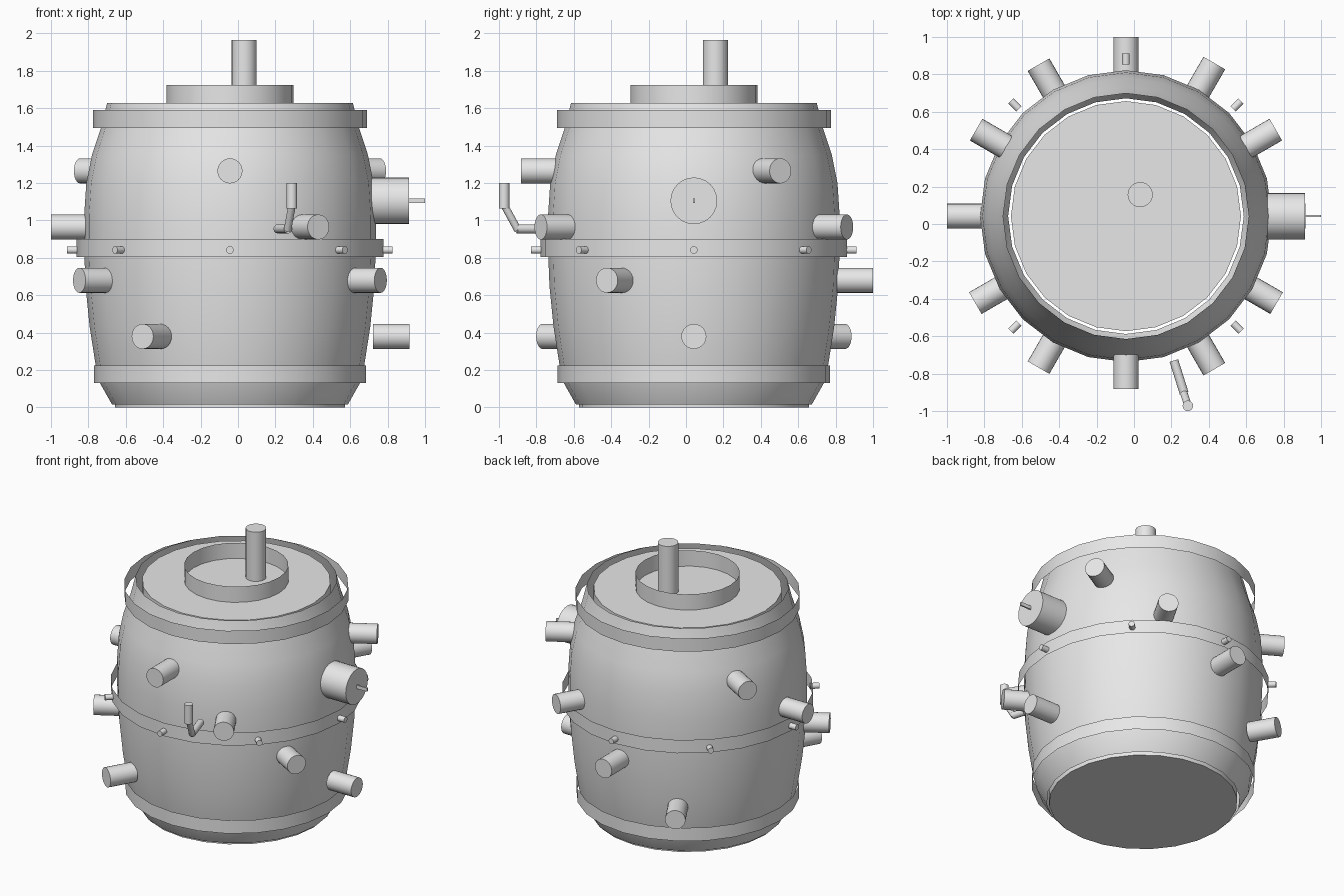
import bpy, bmesh
from math import cos, sin, radians, pi
from mathutils import Vector

cube = bpy.data.objects.get("Cube")
if cube:
    bpy.data.objects.remove(cube, do_unlink=True)

CX, CY = -0.043, 0.042   # barrel axis

grey = bpy.data.materials.new("plain_grey")
grey.use_nodes = True
colour = (0.8, 0.8, 0.8, 1)
grey.diffuse_color = colour
grey.node_tree.nodes["Principled BSDF"].inputs["Base Color"].default_value = colour


def finish(bm, name):
    mesh = bpy.data.meshes.new(name)
    bm.to_mesh(mesh)
    bm.free()
    mesh.materials.append(grey)
    ob = bpy.data.objects.new(name, mesh)
    bpy.context.collection.objects.link(ob)
    bpy.ops.object.select_all(action='DESELECT')
    ob.select_set(True)
    bpy.context.view_layer.objects.active = ob
    bpy.ops.object.shade_smooth_by_angle(angle=radians(32))
    return ob


def shell(name, profile, sides=24):
    """Open turned surface around the barrel axis from (radius, z) pairs."""
    bm = bmesh.new()
    rings = [[bm.verts.new((CX + r * cos(2 * pi * i / sides),
                            CY + r * sin(2 * pi * i / sides), z))
              for i in range(sides)] for r, z in profile]
    for low, high in zip(rings, rings[1:]):
        for i in range(sides):
            j = (i + 1) % sides
            bm.faces.new((low[i], low[j], high[j], high[i]))
    return finish(bm, name)


def rod(name, start, end, radius, sides=24):
    """Capped cylinder between two points."""
    start, end = Vector(start), Vector(end)
    axis = end - start
    bm = bmesh.new()
    bmesh.ops.create_cone(bm, cap_ends=True, segments=sides, radius1=radius,
                          radius2=radius, depth=axis.length)
    turn = axis.to_track_quat('Z', 'Y').to_matrix().to_4x4()
    bm.transform(turn)
    bmesh.ops.translate(bm, verts=bm.verts, vec=(start + end) / 2)
    return finish(bm, name)


def spoke(name, angle, z, inner, outer, radius):
    """Cylinder pointing straight out of the barrel side."""
    d = Vector((cos(radians(angle)), sin(radians(angle)), 0))
    c = Vector((CX, CY, z))
    return rod(name, c + d * inner, c + d * outer, radius)


# Barrel wall, open at both ends
shell("barrel_wall", [(.63, .015), (.695, .13), (.718, .225), (.75, .43),
                      (.772, .65), (.78, .85), (.78, 1.02), (.768, 1.2),
                      (.738, 1.35), (.69, 1.495), (.657, 1.628)])

# Inner drum whose ends are the lid and the floor
rod("inner_drum", (CX, CY, 0), (CX, CY, 1.612), .615)

# Thin hoops and the raised collar on the lid
shell("bottom_hoop", [(.728, .13), (.728, .225)])
shell("middle_hoop", [(.82, .805), (.82, .9)])
shell("top_hoop", [(.733, 1.495), (.733, 1.59)])
shell("lid_collar", [(.34, 1.612), (.34, 1.725)])

# Post standing on the lid
rod("lid_post", (.033, .157, 1.6), (.033, .157, 1.966), .067)

# Pegs: (angle, height, reach)
pegs = [(0, .38, .96), (30, 1.265, .925), (60, .965, .945), (90, .68, .958),
        (120, .38, .935), (150, 1.265, .925), (180, .965, .957),
        (210, .68, .93), (240, .38, .935), (270, 1.265, .925),
        (300, .965, .945), (330, .68, .93)]
for n, (angle, z, reach) in enumerate(pegs):
    spoke(f"peg_{n + 1}", angle, z, reach - .195, reach, .067)

# Large bung with a thin blade handle
spoke("large_bung", 0, 1.105, .74, .958, .125)
bm = bmesh.new()
bmesh.ops.create_cube(bm, size=1)
bmesh.ops.scale(bm, verts=bm.verts, vec=(.1, .01, .025))
bmesh.ops.translate(bm, verts=bm.verts, vec=(.95, CY, 1.105))
finish(bm, "bung_handle")

# Small pins around the middle hoop
for n in range(8):
    spoke(f"hoop_pin_{n + 1}", n * 45, .842, .81, .87, .02)

# Bent tap at the front
rod("tap_pipe", (.213, -.73, .955), (.268, -.905, .955), .024)
rod("tap_elbow", (.265, -.9, .95), (.288, -.968, 1.075), .02)
rod("tap_spout", (.288, -.972, 1.065), (.288, -.972, 1.2), .028)
